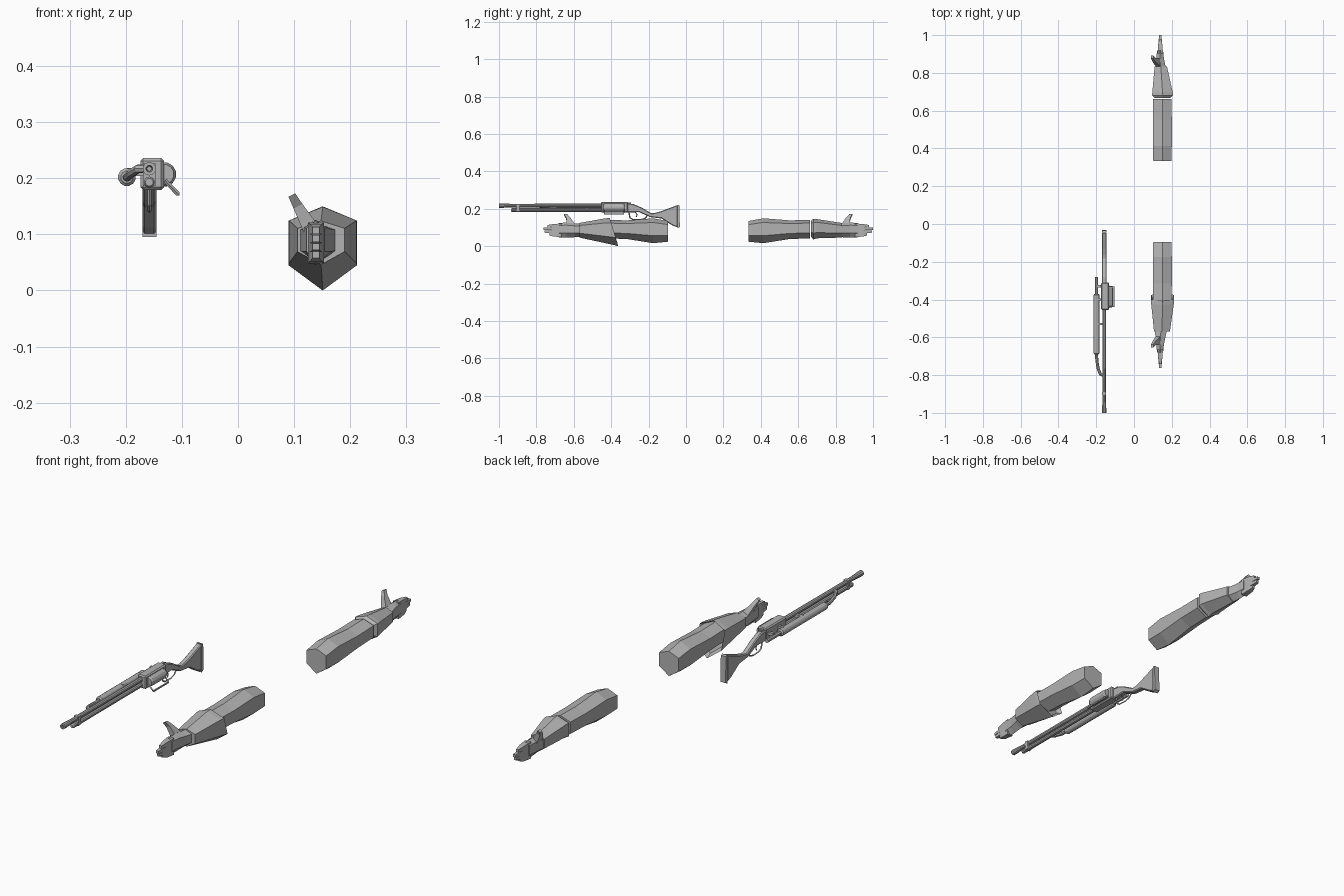
import bpy, bmesh, math
from mathutils import Vector

if "Cube" in bpy.data.objects:
    bpy.data.objects.remove(bpy.data.objects["Cube"])

grey = bpy.data.materials.new("plain grey")
grey.diffuse_color = (0.45, 0.45, 0.45, 1)
grey.use_nodes = True
grey.node_tree.nodes["Principled BSDF"].inputs["Base Color"].default_value = grey.diffuse_color


def finish(name, bm, bevel=0):
    bmesh.ops.remove_doubles(bm, verts=bm.verts, dist=1e-5)
    bmesh.ops.recalc_face_normals(bm, faces=bm.faces)
    me = bpy.data.meshes.new(name)
    bm.to_mesh(me)
    bm.free()
    me.materials.append(grey)
    ob = bpy.data.objects.new(name, me)
    bpy.context.collection.objects.link(ob)
    if bevel:
        m = ob.modifiers.new("bevel", "BEVEL")
        m.width, m.segments = bevel, 1
    return ob


def loft(name, rings, closed=False):
    """Skin equal-sized rings of points; closed joins last to first."""
    bm = bmesh.new()
    vs = [[bm.verts.new(p) for p in r] for r in rings]
    n = len(vs[0])
    pairs = list(zip(vs, vs[1:])) + ([(vs[-1], vs[0])] if closed else [])
    for a, b in pairs:
        for i in range(n):
            j = (i + 1) % n
            bm.faces.new((a[i], a[j], b[j], b[i]))
    if not closed:
        bm.faces.new(vs[0])
        bm.faces.new(vs[-1])
    return finish(name, bm)


def lathe(name, x, z, prof, n=10):
    """Round part along y, from (y, radius) pairs."""
    return loft(name, [[(x + r * math.cos(2 * math.pi * (i + .5) / n), y,
                         z + r * math.sin(2 * math.pi * (i + .5) / n))
                        for i in range(n)] for y, r in prof])


def pipe(name, pts, r, n=6, side=(0, 0, 1)):
    """Thin tube along a path of points."""
    pts = [Vector(p) for p in pts]
    rings = []
    for i, p in enumerate(pts):
        t = (pts[min(i + 1, len(pts) - 1)] - pts[max(i - 1, 0)]).normalized()
        u = t.cross(Vector(side)).normalized()
        v = t.cross(u)
        rings.append([p + r * (u * math.cos(2 * math.pi * k / n)
                               + v * math.sin(2 * math.pi * k / n)) for k in range(n)])
    return loft(name, rings)


def box(name, x0, x1, y0, y1, z0, z1, bevel=0):
    bm = bmesh.new()
    bmesh.ops.create_cube(bm, size=1)
    for v in bm.verts:
        v.co = ((x0 + x1) / 2 + v.co.x * (x1 - x0), (y0 + y1) / 2 + v.co.y * (y1 - y0),
                (z0 + z1) / 2 + v.co.z * (z1 - z0))
    return finish(name, bm, bevel)


def plate(name, prof, x, half, bevel=0):
    """Side outline of (y, z) points, thickened along x."""
    bm = bmesh.new()
    a = [bm.verts.new((x - half, y, z)) for y, z in prof]
    b = [bm.verts.new((x + half, y, z)) for y, z in prof]
    n = len(prof)
    bm.faces.new(a)
    bm.faces.new(b)
    for i in range(n):
        bm.faces.new((a[i], a[(i + 1) % n], b[(i + 1) % n], b[i]))
    return finish(name, bm, bevel)


# ---------- rifle ----------
GX = -0.158
lathe("barrel", GX, 0.217, [(-0.96, 0.004), (-1.0, 0.006), (-1.0, 0.012), (-0.98, 0.012),
                            (-0.94, 0.0095), (-0.45, 0.0105)])
lathe("magazine_tube", GX, 0.193, [(-0.935, 0.007), (-0.93, 0.010), (-0.44, 0.010)])
box("barrel_band", GX - 0.011, GX + 0.011, -0.905, -0.89, 0.186, 0.226)
box("receiver", -0.174, -0.132, -0.455, -0.31, 0.179, 0.236, 0.005)
lathe("cylinder", -0.132, 0.207, [(-0.44, 0.018), (-0.43, 0.022), (-0.34, 0.022), (-0.33, 0.018)], 12)

# tilted frame below the cylinder
a, b = (-0.130, 0.196), (-0.107, 0.172)
pipe("side_frame", [(a[0], -0.44, a[1]), (b[0], -0.437, b[1]),
                    (b[0], -0.333, b[1]), (a[0], -0.33, a[1])], 0.004, 4, (0.7, 0, 0.7))

# side tube with its bent front pipe and rear rod
SX, SZ = -0.198, 0.202
lathe("side_tube", SX, SZ, [(-0.69, 0.011), (-0.685, 0.016), (-0.375, 0.016), (-0.37, 0.011)], 12)
lathe("side_rod", SX, SZ, [(-0.38, 0.009), (-0.28, 0.009)], 8)
pipe("bent_pipe", [(SX, -0.68, SZ), (SX + 0.001, -0.72, SZ), (SX + 0.008, -0.765, 0.209),
                   (-0.178, -0.795, 0.217), (GX, -0.805, 0.217)], 0.008, 8)
for y in (-0.53, -0.40, -0.33):
    box("tube_bracket", SX, GX, y - 0.006, y + 0.006, 0.204, 0.218)

# stock, butt plate, trigger and guard
plate("stock", [(-0.315, 0.228), (-0.28, 0.225), (-0.235, 0.205), (-0.185, 0.176), (-0.165, 0.178),
                (-0.13, 0.188), (-0.045, 0.220), (-0.045, 0.100), (-0.075, 0.112),
                (-0.13, 0.148), (-0.19, 0.155), (-0.22, 0.168), (-0.25, 0.182), (-0.315, 0.180)],
      GX, 0.0125, 0.004)
plate("butt_plate", [(-0.046, 0.221), (-0.035, 0.218), (-0.033, 0.102), (-0.046, 0.095)], GX, 0.0125)
pipe("trigger_guard", [(GX, -0.305, 0.182), (GX, -0.30, 0.152), (GX, -0.285, 0.143),
                       (GX, -0.245, 0.141), (GX, -0.22, 0.148), (GX, -0.205, 0.165)],
     0.0035, 4, (1, 0, 0))
pipe("trigger", [(GX, -0.272, 0.185), (GX, -0.262, 0.168), (GX, -0.267, 0.155)], 0.003, 4, (1, 0, 0))
box("hammer", GX - 0.005, GX + 0.005, -0.315, -0.295, 0.222, 0.234)


# ---------- arms ----------
def hexagon(y, cx, hw, top, bot, shift=0):
    """Pointed-top hexagon section; shift slants it along y toward the bottom."""
    h = top - bot
    return [(cx + sx * hw, y + shift * (1 - f), bot + f * h)
            for sx, f in ((0, 1), (1, .83), (1, .3), (0, 0), (-1, .3), (-1, .83))]


def arm(prefix, y0, s, flare):
    def Y(u):
        return y0 + s * u

    loft(prefix + "_forearm", [hexagon(Y(u), 0.15, w, t, b) for u, w, t, b in (
        (0, .048, .134, .024), (.08, .05, .149, .016), (.22, .05, .138, .038),
        (.33, .049, .140, .042))])
    # glove cuff: outer shell folded into an inner lip
    w, t, b, sl = (.061, .150, .0, -.045 * s) if flare else (.055, .146, .036, 0)
    we, ue = (.042, .475) if flare else (.033, .50)
    low = .046
    loft(prefix + "_cuff", [
        hexagon(Y(.335), .151, w - .012, t - .010, b + .014, sl),
        hexagon(Y(.312 if flare else .348), .151, w, t, b, sl),
        hexagon(Y(.335 if flare else .365), .151, w - .001, t - .001, b + .006, sl),
        hexagon(Y(ue), .148 if flare else .142, we, .124, low)])
    # palm
    loft(prefix + "_palm", [hexagon(Y(u), cx, w, t, b) for u, cx, w, t, b in (
        (.465, .143, .032, .120, .050), (.50, .140, .027, .121, .048),
        (.545, .138, .020, .126, .045), (.585, .138, .016, .124, .047))])
    # four fingers stacked in height
    for i, reach in enumerate((.645, .667, .662, .635)):
        z = .1125 - i * .0185
        zt = .107 - i * .0145
        rings = []
        for u, zz, hx, hz in ((.57, z, .014, .009), (.615, (z + zt) / 2, .011, .0085),
                              (reach, zt, .006, .006)):
            rings.append([(.139 + sx * hx, Y(u), zz + sz * hz)
                          for sx, sz in ((1, 1), (1, -1), (-1, -1), (-1, 1))])
        loft(prefix + "_finger", rings)
    # thumb, leaning up and to the side
    rings = []
    for x, u, z, hx, hu in ((.138, .515, .095, .014, .026), (.122, .525, .124, .011, .018),
                            (.107, .535, .150, .008, .011), (.096, .55, .170, .006, .008)):
        rings.append([(x + sx * hx, Y(u + su * hu), z + sx * hx * .5)
                      for sx, su in ((1, 1), (1, -1), (-1, -1), (-1, 1))])
    loft(prefix + "_thumb", rings)


arm("front_arm", -0.095, -1, True)
arm("rear_arm", 0.333, 1, False)
